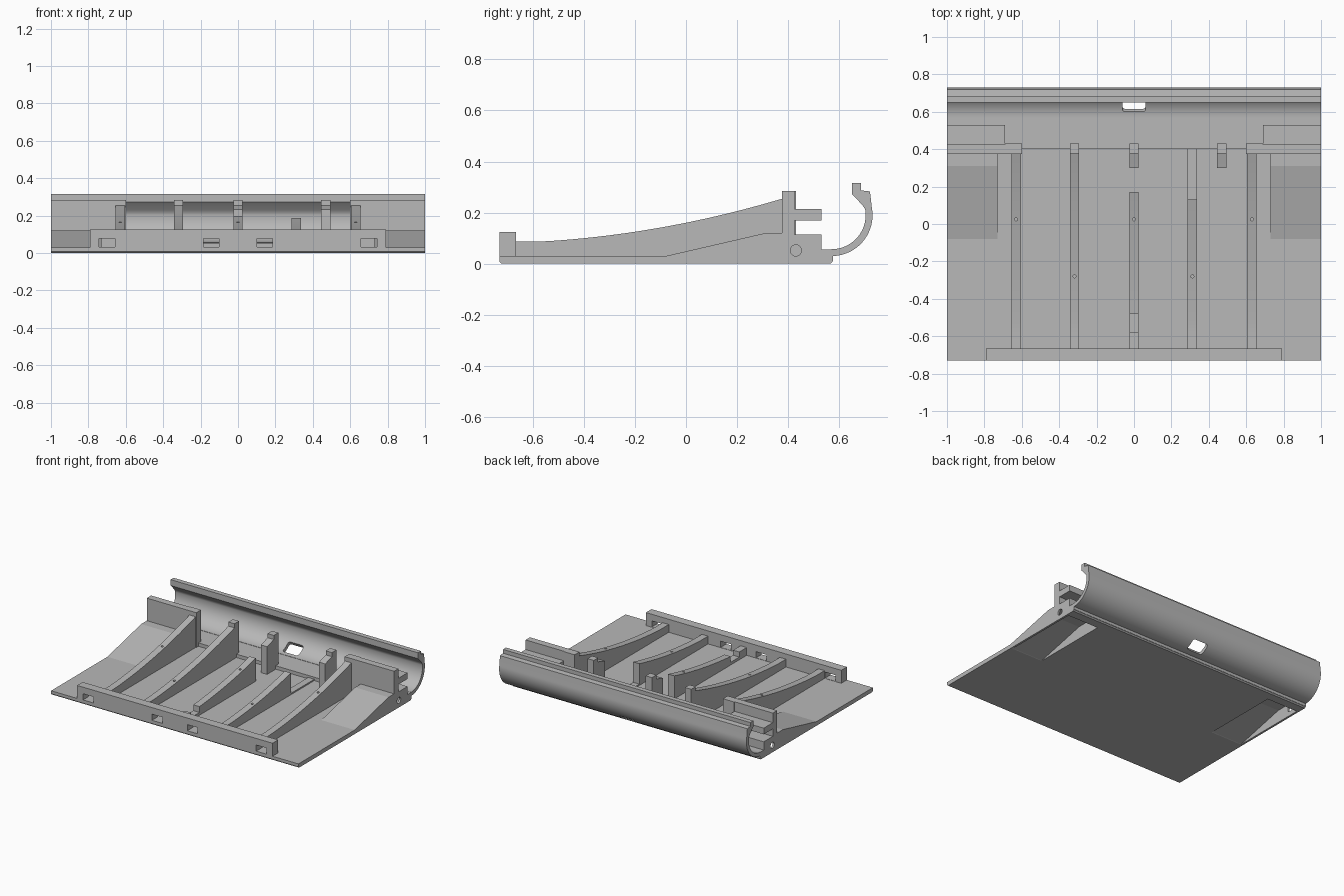
import bpy, bmesh, math
from mathutils import Matrix

cube = bpy.data.objects.get("Cube")
if cube:
    bpy.data.objects.remove(cube)

grey = bpy.data.materials.new("plain grey")
grey.use_nodes = True
colour = (0.48, 0.48, 0.48, 1)
grey.diffuse_color = colour
grey.node_tree.nodes["Principled BSDF"].inputs["Base Color"].default_value = colour


def finish(name, bm):
    bmesh.ops.recalc_face_normals(bm, faces=bm.faces)
    mesh = bpy.data.meshes.new(name)
    bm.to_mesh(mesh)
    bm.free()
    mesh.materials.append(grey)
    ob = bpy.data.objects.new(name, mesh)
    bpy.context.collection.objects.link(ob)
    return ob


def prism(name, x0, x1, profile):
    """Side profile of (y, z) points extruded along x."""
    bm = bmesh.new()
    face = bm.faces.new([bm.verts.new((x0, y, z)) for y, z in profile])
    new = bmesh.ops.extrude_face_region(bm, geom=[face])["geom"]
    bmesh.ops.translate(bm, vec=(x1 - x0, 0, 0),
                        verts=[v for v in new if isinstance(v, bmesh.types.BMVert)])
    return finish(name, bm)


def box(name, x0, x1, y0, y1, z0, z1):
    return prism(name, x0, x1, [(y0, z0), (y1, z0), (y1, z1), (y0, z1)])


def cylinder(name, radius, depth, matrix):
    bm = bmesh.new()
    bmesh.ops.create_cone(bm, cap_ends=True, segments=20, radius1=radius,
                          radius2=radius, depth=depth, matrix=matrix)
    return finish(name, bm)


def cut(ob, cutters):
    for c in cutters:
        c.hide_render = True
        mod = ob.modifiers.new("cut", "BOOLEAN")
        mod.operation = "DIFFERENCE"
        mod.solver = "EXACT"
        mod.object = c
    bpy.context.view_layer.update()
    graph = bpy.context.evaluated_depsgraph_get()
    mesh = bpy.data.meshes.new_from_object(ob.evaluated_get(graph))
    ob.modifiers.clear()
    ob.data = mesh


def smooth(ob):
    bpy.ops.object.select_all(action="DESELECT")
    ob.select_set(True)
    bpy.context.view_layer.objects.active = ob
    bpy.ops.object.shade_smooth_by_angle(angle=math.radians(25))


cutters = []

# Base plate and rear deck
plate = prism("base_plate", -1, 1, [(-.73, .008), (-.722, 0), (.565, 0), (.573, .008),
                                    (.573, .03), (-.73, .03)])
deck = box("rear_deck", -1, 1, .4, .575, .01, .055)
hollowed = [plate, deck]

# Side ramps, end brackets and walls, with hollows beneath
hollows = []
for side, word in ((-1, "right"), (1, "left")):
    hollowed.append(prism(word + "_ramp", side * .73, side,
                          [(-.08, .01), (-.08, .03), (.31, .12), (.38, .12), (.38, .01)]))
    hollowed.append(prism(word + "_bracket", side * .69, side, [
        (.375, .01), (.375, .285), (.425, .285), (.425, .215), (.53, .215), (.53, .17),
        (.425, .17), (.425, .115), (.53, .115), (.53, .01)]))
    box(word + "_wall", side * .6, side * .69, .375, .43, .01, .285)
    hollows.append(prism("hollow_cutter", side * .735, side * .985,
                         [(-.1, -.01), (-.07, .002), (.31, .09), (.5, .09), (.5, -.01)]))
    hollows.append(cylinder("pin_cutter", .022, .15, Matrix.Translation((side * .98, .43, .052))
                            @ Matrix.Rotation(math.pi / 2, 4, "Y")))
for ob in hollowed:
    cut(ob, hollows)
cutters += hollows

# Front bar with four slots
bar = box("front_bar", -.79, .79, -.73, -.665, .008, .125)
slots = [box("slot_cutter", x - .042, x + .042, -.8, -.6, .032, .077)
         for x in (-.7, -.143, .143, .7)]
cut(bar, slots)
cutters += slots


def rib_height(y):
    t = max(0, y + .56)
    return .087 + .06 * t + .127 * t * t


def rib(name, x, y0, y1):
    steps = 24
    ys = [y0 + (y1 - y0) * i / steps for i in range(steps + 1)]
    return prism(name, x - .025, x + .025,
                 [(y0, .02)] + [(y, rib_height(y)) for y in ys] + [(y1, .02)])


# Curved ribs with small holes
ribs = [("right_outer_rib", -.63, -.67, .38, .025), ("right_inner_rib", -.318, -.67, .38, -.28),
        ("centre_rib", 0, -.67, .17, .025), ("left_inner_rib", .312, -.67, .13, -.28),
        ("left_outer_rib", .63, -.67, .38, .025)]
for name, x, y0, y1, hole_y in ribs:
    ob = rib(name, x, y0, y1)
    tools = [cylinder("hole_cutter", .008, .3, Matrix.Translation((x, hole_y, .2)))]
    if x == 0:
        tools.append(box("notch_cutter", -.05, .05, -.58, -.48, .05, .2))
    cut(ob, tools)
    cutters += tools
    smooth(ob)
box("left_inner_rib_foot", .287, .337, .12, .4, .01, .04)

# Upright posts and their short rib stubs
for name, x in (("right_post", -.318), ("centre_post", 0), ("left_post", .47)):
    box(name, x - .025, x + .025, .378, .43, .02, .285)
    if x >= 0:
        smooth(rib(name + "_stub", x, .3, .38))

# Curved rear channel with lip
cy, cz, outer, inner = .57, .19, .16, .133
angles = [math.radians(-90 + 100 * i / 28) for i in range(29)]
arc = [(math.cos(a), math.sin(a)) for a in angles]
profile = [(cy + outer * c, cz + outer * s) for c, s in arc]
profile += [(.72, .283), (.685, .287), (.685, .315), (.65, .315), (.65, .272), (.69, .23)]
profile += [(cy + inner * c, cz + inner * s) for c, s in reversed(arc)]
channel = prism("rear_channel", -1, 1, profile)
a = math.radians(-58)
bm = bmesh.new()
bmesh.ops.create_cube(bm, size=1, matrix=Matrix.Translation(
    (0, cy + .147 * math.cos(a), cz + .147 * math.sin(a)))
    @ Matrix.Rotation(a, 4, "X") @ Matrix.Diagonal((.125, .12, .085, 1)))
bmesh.ops.bevel(bm, geom=[e for e in bm.edges if abs(e.calc_length() - .12) < .001],
                offset=.015, segments=3, affect="EDGES", profile=.5)
window = finish("window_cutter", bm)
cut(channel, [window])
cutters.append(window)
smooth(channel)

for c in cutters:
    bpy.data.objects.remove(c)
